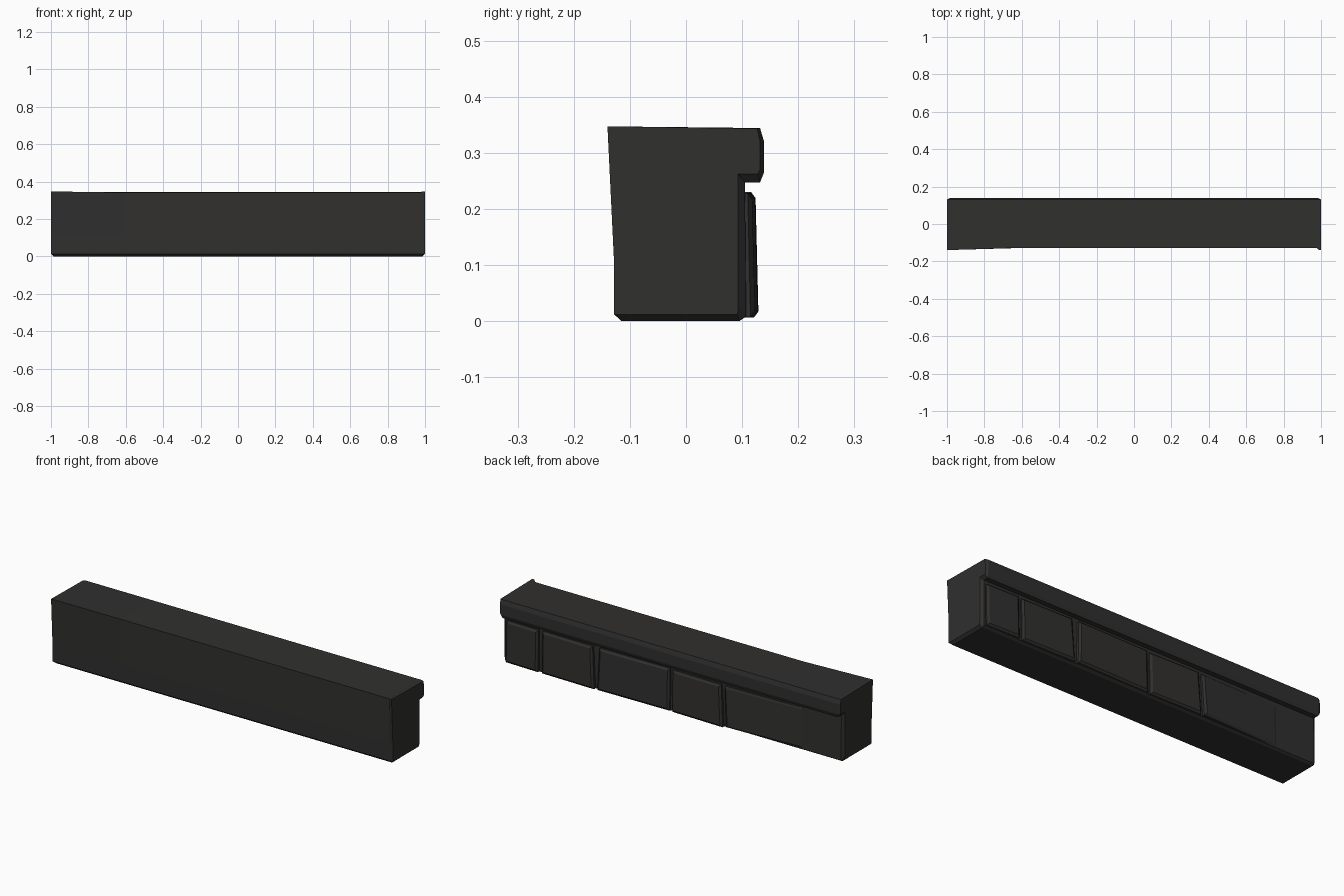
import bpy
import bmesh

if "Cube" in bpy.data.objects:
    bpy.data.objects.remove(bpy.data.objects["Cube"])

stone_mat = bpy.data.materials.new("dark_stone")
stone_mat.diffuse_color = (0.03, 0.029, 0.028, 1)
stone_mat.use_nodes = True
stone_mat.node_tree.nodes["Principled BSDF"].inputs["Base Color"].default_value = stone_mat.diffuse_color


def loft(name, rings):
    """Join equal-length closed rings with quads and cap both ends."""
    bm = bmesh.new()
    loops = [[bm.verts.new(p) for p in ring] for ring in rings]
    n = len(loops[0])
    for a, b in zip(loops, loops[1:]):
        for i in range(n):
            j = (i + 1) % n
            bm.faces.new((a[i], a[j], b[j], b[i]))
    bm.faces.new(loops[0])
    bm.faces.new(loops[-1])
    bmesh.ops.recalc_face_normals(bm, faces=bm.faces)
    mesh = bpy.data.meshes.new(name)
    bm.to_mesh(mesh)
    bm.free()
    mesh.materials.append(stone_mat)
    obj = bpy.data.objects.new(name, mesh)
    bpy.context.collection.objects.link(obj)
    return obj


# Kerb body: wall with an overhanging ledge along the back (y, z profile)
def body_ring(x, front_y, front_z, end):
    if end:   # chamfered end face
        profile = [(-0.125, 0.012), (0.092, 0.012), (0.093, 0.03), (0.093, 0.262),
                   (0.128, 0.262), (0.132, 0.27), (0.132, 0.32), (0.127, 0.343)]
    else:
        profile = [(-0.115, 0), (0.095, 0), (0.107, 0.008), (0.105, 0.247),
                   (0.132, 0.247), (0.139, 0.265), (0.139, 0.32), (0.132, 0.344)]
    low_front = [(-0.128, 0.1), (-0.128, 0.012)]
    return [(x, y, z) for y, z in profile + [(front_y, front_z)] + low_front]


body = loft("kerb_body", [
    body_ring(-0.999, -0.14, 0.347, True),
    body_ring(-0.985, -0.139, 0.347, False),
    body_ring(-0.6, -0.127, 0.341, False),
    body_ring(0.975, -0.127, 0.341, False),
    body_ring(0.985, -0.137, 0.346, False),
    body_ring(0.999, -0.14, 0.347, True),
])


# Facing stones: chamfered blocks set into the wall below the ledge
def facing_stone(x0, x1, skew0, skew1, depth0, depth1, top, bottom):
    def ring(y_of, inset):
        corners = [(x0 + inset, bottom + inset, depth0 + 0.004),
                   (x1 - inset, bottom + inset, depth1 + 0.004),
                   (x1 - inset + skew1, top - inset, depth1 - 0.001),
                   (x0 + inset + skew0, top - inset, depth0 - 0.001)]
        return [(x, y_of(d), z) for x, z, d in corners]
    return loft("facing_stone", [
        ring(lambda d: 0.095, 0),
        ring(lambda d: max(0.106, d - 0.008), 0),
        ring(lambda d: d, 0.011),
    ])


for stone in [
    (0.785, 0.975, 0.0, 0.0, 0.124, 0.119, 0.228, 0.008),
    (0.455, 0.765, 0.012, 0.0, 0.125, 0.120, 0.228, 0.006),
    (0.015, 0.435, 0.0, -0.008, 0.120, 0.125, 0.230, 0.008),
    (-0.30, 0.0, 0.012, 0.0, 0.125, 0.119, 0.226, 0.006),
    (-0.76, -0.32, 0.0, 0.012, 0.107, 0.124, 0.226, 0.012),
]:
    facing_stone(*stone)
